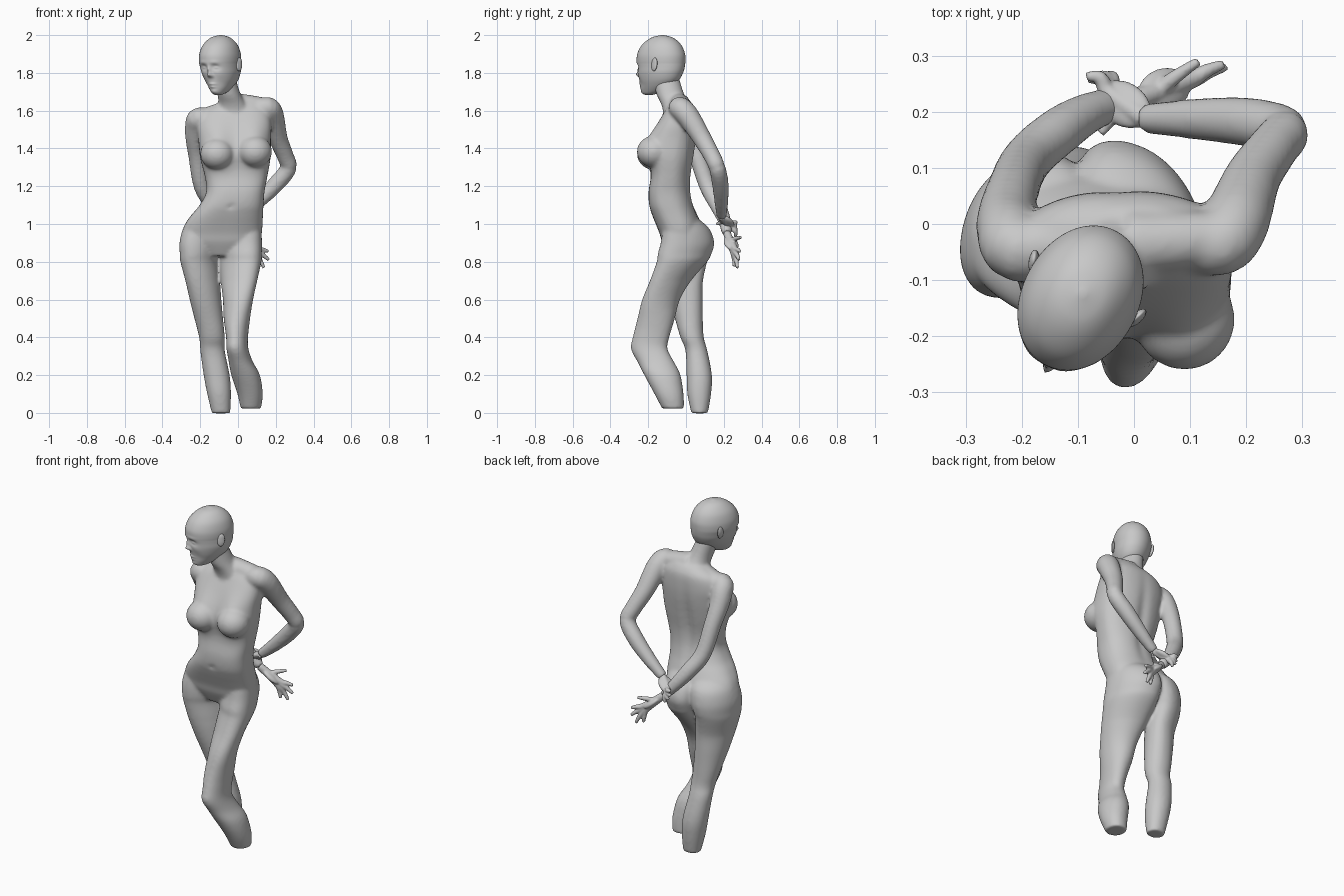
import bpy, bmesh, math
from mathutils import Vector, Matrix

skin = bpy.data.materials.new("matte_grey")
skin.diffuse_color = (0.58, 0.58, 0.58, 1)


def catmull(rows, steps):
    """Smoothly interpolate rows of numbers."""
    out = []
    for i in range(len(rows) - 1):
        a, b, c, d = (rows[max(i - 1, 0)], rows[i], rows[i + 1], rows[min(i + 2, len(rows) - 1)])
        for s in range(steps):
            t = s / steps
            out.append([0.5 * (2 * q + (r - p) * t + (2 * p - 5 * q + 4 * r - w) * t * t
                               + (3 * q - p - 3 * r + w) * t ** 3)
                        for p, q, r, w in zip(a, b, c, d)])
    out.append(list(rows[-1]))
    return out


def skin_rings(bm, rings):
    """Bridge rings of points into a closed tube."""
    vs = [[bm.verts.new(p) for p in ring] for ring in rings]
    n = len(vs[0])
    faces = [bm.faces.new((lo[i], lo[(i + 1) % n], hi[(i + 1) % n], hi[i]))
             for lo, hi in zip(vs, vs[1:]) for i in range(n)]
    faces += [bm.faces.new(vs[0][::-1]), bm.faces.new(vs[-1])]
    bmesh.ops.recalc_face_normals(bm, faces=faces)


def loft(bm, rows, front=2.0, back=2.0, seg=40, steps=4, skew=lambda z: 0):
    """Horizontal rounded sections: z, centre x, centre y, radius x, radius y.
    front and back set how square each half is, skew turns the oval diagonally."""
    rings = []
    for z, cx, cy, rx, ry in catmull(rows, steps):
        ring = []
        for i in range(seg):
            a = math.tau * i / seg
            c, s = math.cos(a + skew(z)), math.sin(a)
            p = 2 / (front if s < 0 else back)
            ring.append((cx + rx * math.copysign(abs(c) ** p, c),
                         cy + ry * math.copysign(abs(s) ** p, s), z))
        rings.append(ring)
    skin_rings(bm, rings)


def tube(bm, rows, seg=24, steps=4):
    """Round tube along a path: x, y, z, radius."""
    pts = catmull(rows, steps)
    rings = []
    for i, (x, y, z, r) in enumerate(pts):
        d = Vector(pts[min(i + 1, len(pts) - 1)][:3]) - Vector(pts[max(i - 1, 0)][:3])
        m = d.to_track_quat('Z', 'Y').to_matrix()
        rings.append([Vector((x, y, z)) + m @ Vector((r * math.cos(math.tau * k / seg),
                                                      r * math.sin(math.tau * k / seg), 0))
                      for k in range(seg)])
    skin_rings(bm, rings)


def blob(bm, centre, radii, rot=None):
    m = Matrix.Translation(centre) @ (rot or Matrix()) @ Matrix.Diagonal((*radii, 1))
    bmesh.ops.create_uvsphere(bm, u_segments=32, v_segments=20, radius=1, matrix=m)


def bump(x, z, px, pz, sx, sz):
    return math.exp(-((x - px) / sx) ** 2 - ((z - pz) / sz) ** 2)


def ramp(z, lo, hi):
    return min(1, max(0, (z - lo) / (hi - lo)))


def finish(bm, name):
    me = bpy.data.meshes.new(name)
    bm.to_mesh(me)
    bm.free()
    me.materials.append(skin)
    me.polygons.foreach_set("use_smooth", [True] * len(me.polygons))
    ob = bpy.data.objects.new(name, me)
    bpy.context.scene.collection.objects.link(ob)
    return ob


def fuse(ob, voxel, rounds):
    """Melt overlapping parts into one smooth surface."""
    r = ob.modifiers.new("fuse", 'REMESH')
    r.mode, r.voxel_size, r.use_smooth_shade = 'VOXEL', voxel, True
    s = ob.modifiers.new("soften", 'SMOOTH')
    s.factor, s.iterations = 0.5, rounds


# Torso: z, left, right, front, back
body = bmesh.new()
torso = [(.83, -.17, -.02, -.09, .06), (.9, -.29, .11, -.125, .08), (.95, -.297, .125, -.14, .085),
         (1.0, -.28, .13, -.16, .08), (1.05, -.245, .132, -.18, .06), (1.1, -.203, .135, -.195, .04),
         (1.17, -.168, .14, -.198, .025), (1.25, -.175, .155, -.185, .025),
         (1.35, -.2, .172, -.172, .04), (1.45, -.21, .174, -.16, .055),
         (1.53, -.215, .177, -.14, .06), (1.6, -.18, .16, -.11, .055), (1.645, -.09, .11, -.08, .03)]
loft(body, [(z, (l + r) / 2, (f + b) / 2, (r - l) / 2, (b - f) / 2) for z, l, r, f, b in torso],
     2.9, 2.15, 96, 6)

# Soft relief on the torso: chest swell, navel, spine groove
breasts = ((-.11, 1.375), (.09, 1.387))
for v in body.verts:
    x, y, z = v.co
    if y < 0:
        w = min(1, -y / .1)
        for px, pz in breasts:
            v.co.y -= w * .068 * bump(x, z, px, pz + .002, .085, .12 if z > pz else .075)
        v.co.y += w * .016 * bump(x, z, -.03, 1.09, .011, .012)
    elif y > .015:
        v.co.y -= .014 * bump(x, z, -.03, 1.3, .03, .22)

# Breasts
for x, z in breasts:
    blob(body, (x, -.17, z - .004), (.09, .09, .084), Matrix.Rotation(math.copysign(.35, x), 4, 'Z'))

# Shoulder girdle and neck
tube(body, [(-.04, -.04, 1.6, .062), (-.14, -.04, 1.57, .056), (-.225, -.035, 1.56, .045)])
tube(body, [(-.01, -.035, 1.635, .058), (.08, -.03, 1.627, .053), (.165, -.022, 1.618, .045)])
loft(body, [(1.54, -.015, -.035, .12, .085), (1.6, -.02, -.042, .095, .08), (1.64, -.03, -.058, .074, .076),
            (1.68, -.045, -.08, .063, .074), (1.73, -.06, -.096, .06, .072), (1.78, -.075, -.11, .06, .072)])

# Bent leg and straight leg, each with its buttock
loft(body, [(1.06, .005, -.04, .06, .05), (1.02, .008, -.015, .095, .09), (.97, .01, .002, .113, .125),
            (.9, .01, .008, .117, .142), (.84, .011, -.008, .115, .142), (.8, .012, -.021, .112, .134),
            (.7, .005, -.082, .097, .109), (.6, 0, -.132, .08, .1), (.5, -.006, -.158, .07, .099),
            (.4, -.005, -.185, .058, .097), (.34, -.003, -.195, .058, .097), (.27, .015, -.16, .064, .097),
            (.2, .04, -.125, .076, .096), (.1, .064, -.09, .067, .077), (.022, .068, -.068, .054, .058)],
     2.1, 2.1, skew=lambda z: .38 * ramp(z, .45, .7) - .2 * ramp(z, .15, .34) * (1 - ramp(z, .36, .55)))
loft(body, [(1.06, -.15, -.04, .06, .05), (1.02, -.168, -.025, .09, .085), (.97, -.185, -.006, .108, .117),
            (.9, -.197, -.002, .113, .13), (.84, -.203, -.004, .105, .127), (.8, -.205, -.006, .1, .118),
            (.7, -.187, -.01, .092, .1), (.6, -.172, 0, .084, .088), (.5, -.155, .015, .076, .074),
            (.4, -.138, .032, .068, .062), (.33, -.135, .055, .065, .058), (.2, -.113, .07, .069, .067),
            (.1, -.1, .07, .063, .063), (-.002, -.09, .072, .049, .044)],
     2.1, 2.1, skew=lambda z: -.33 * ramp(z, .45, .7))

# Arms folded behind the back
tube(body, [(.09, -.035, 1.6, .05), (.153, -.034, 1.615, .059), (.178, -.002, 1.587, .061),
            (.193, .035, 1.535, .057), (.214, .087, 1.45, .05), (.25, .138, 1.36, .045),
            (.267, .166, 1.295, .044), (.2, .182, 1.21, .044), (.11, .187, 1.12, .037), (.02, .188, 1.04, .027)])
tube(body, [(-.14, -.04, 1.545, .055), (-.207, -.044, 1.558, .06), (-.222, -.018, 1.525, .058),
            (-.227, .012, 1.465, .053), (-.216, .06, 1.36, .047), (-.19, .115, 1.2, .045),
            (-.13, .168, 1.1, .043), (-.07, .203, 1.02, .035), (-.01, .217, .95, .027)])
fuse(finish(body, "body"), .0085, 10)


# Hands: palm plus five tapered fingers
def hand(name, wrist, palm, tips, bend):
    bm = bmesh.new()
    w, p = Vector(wrist), Vector(palm)
    for i, tip in enumerate(tips):
        t = Vector(tip)
        base = p.lerp(t, .25) if i else w.lerp(p, .5)
        mid = base.lerp(t, .5) + Vector(bend)
        tube(bm, [(*w, .021), (*base, .0165), (*mid, .0125), (*t, .0085)], 12, 4)
    rot = (p - w).to_track_quat('Z', 'Y').to_matrix().to_4x4()
    blob(bm, w.lerp(p, .75), (.039, .019, .058), rot)
    fuse(finish(bm, name), .0045, 3)


hand("open_hand", (-.01, .217, .95), (.075, .246, .88),
     [(.115, .29, .93), (.16, .285, .855), (.163, .28, .81), (.138, .272, .768), (.1, .255, .775)],
     (.002, .003, 0))
hand("gripping_hand", (.02, .188, 1.04), (-.03, .222, 1.005),
     [(-.06, .162, 1.0), (-.085, .262, 1.01), (-.082, .258, .98), (-.07, .262, .955), (-.05, .262, .935)],
     (.004, .014, 0))

# Head in its own frame: side v, forward u; sections z, back, front, half width
head = bmesh.new()
sections = [(1.683, .05, .088, .014), (1.692, .015, .104, .03), (1.71, -.03, .112, .046),
            (1.735, -.072, .116, .064), (1.765, -.105, .12, .081), (1.8, -.125, .124, .094),
            (1.83, -.134, .127, .099), (1.865, -.138, .131, .103), (1.9, -.136, .128, .101),
            (1.94, -.12, .108, .089), (1.97, -.094, .077, .068), (1.99, -.06, .04, .042),
            (2.0, -.018, -.006, .006)]
loft(head, [(z, 0, (b + f) / 2, w, (f - b) / 2) for z, b, f, w in sections], 2.05, 2.05, 112, 7)

# Face relief: side, height, side spread, height spread, amount
relief = [(0, 1.79, .011, .012, .021), (0, 1.815, .009, .022, .012), (0, 1.741, .019, .006, .007),
          (0, 1.726, .016, .007, .006), (0, 1.7, .022, .013, .006)]
for side in (-1, 1):
    relief += [(side * .034, 1.83, .019, .014, -.013), (side * .036, 1.828, .012, .007, .008),
               (side * .035, 1.855, .024, .01, .003), (side * .013, 1.785, .007, .009, .006),
               (side * .05, 1.795, .022, .02, .003), (side * .045, 1.745, .02, .025, -.004)]
for v in head.verts:
    if v.co.y > .03:
        x, z = v.co.x, v.co.z
        v.co.y += sum(r[4] * bump(x, z, *r[:4]) for r in relief)

# Ears
for side in (-1, 1):
    tilt = Matrix.Rotation(side * .35, 4, 'Z') @ Matrix.Rotation(.2, 4, 'X')
    blob(head, (side * .104, -.02, 1.845), (.009, .021, .036), tilt)

# Turn the head toward one side and tuck in the chin
for v in head.verts:
    s, u, z = v.co
    lean = max(0, 1.85 - z) * .15
    v.co = (-.097 + .88 * s - .48 * u + lean, -.135 - .48 * s - .88 * u, z)
bmesh.ops.recalc_face_normals(head, faces=head.faces)
finish(head, "head")
